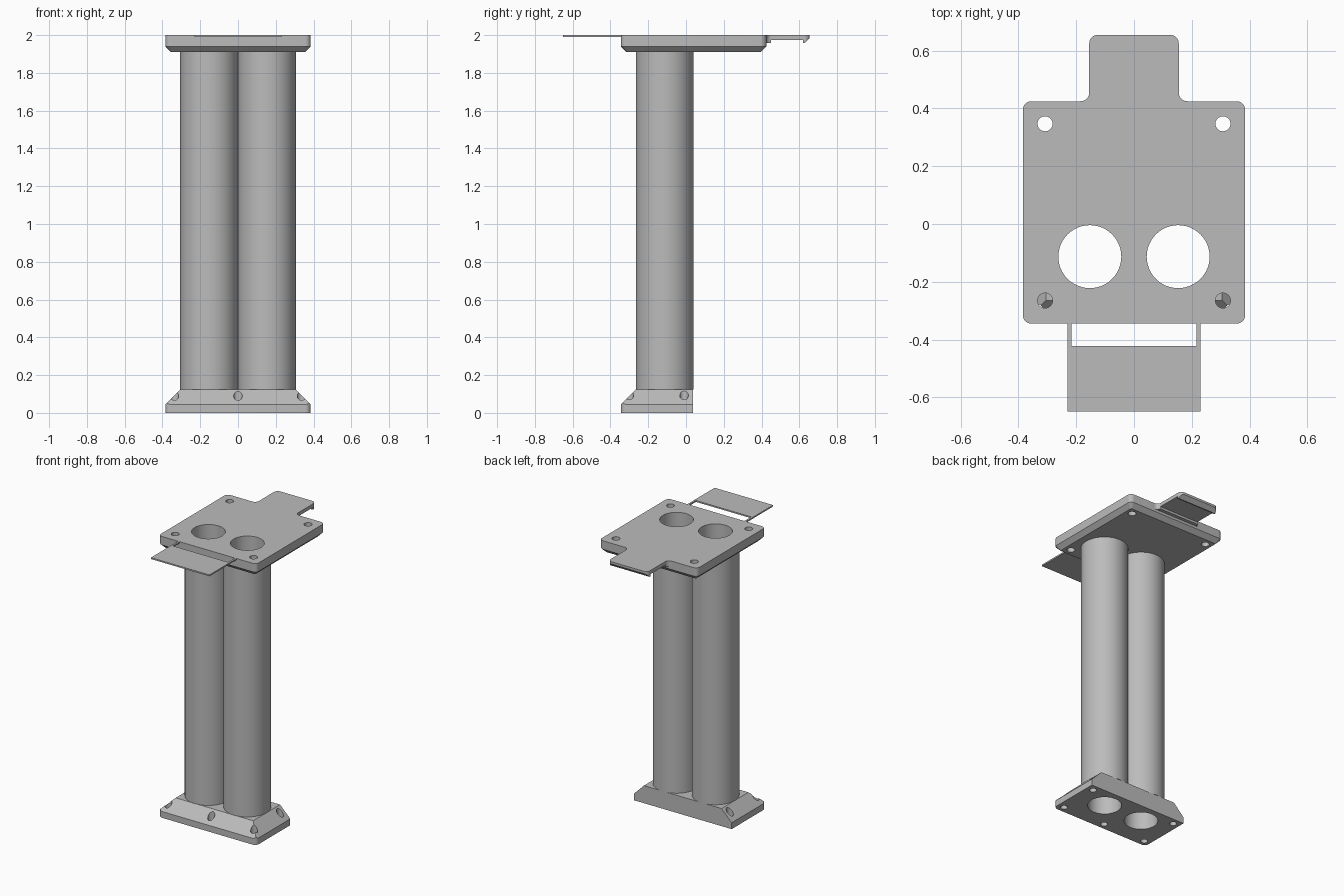
import bpy, bmesh, math

if "Cube" in bpy.data.objects:
    bpy.data.objects.remove(bpy.data.objects["Cube"])

grey = bpy.data.materials.new("plain grey")
grey.diffuse_color = (0.5, 0.5, 0.5, 1)
grey.use_nodes = True
grey.node_tree.nodes["Principled BSDF"].inputs["Base Color"].default_value = grey.diffuse_color


def finish(bm, name, material=True):
    bmesh.ops.recalc_face_normals(bm, faces=bm.faces[:])
    me = bpy.data.meshes.new(name)
    bm.to_mesh(me)
    bm.free()
    ob = bpy.data.objects.new(name, me)
    bpy.context.collection.objects.link(ob)
    if material:
        me.materials.append(grey)
    return ob


def loft(name, rings):
    """Closed solid through rings of equal point count."""
    bm = bmesh.new()
    rows = [[bm.verts.new(p) for p in ring] for ring in rings]
    n = len(rows[0])
    bm.faces.new(rows[0])
    bm.faces.new(rows[-1])
    for a, b in zip(rows, rows[1:]):
        for i in range(n):
            j = (i + 1) % n
            bm.faces.new((a[i], a[j], b[j], b[i]))
    return finish(bm, name)


def arc(cx, cy, r, a0, a1, n=8):
    return [(cx + r * math.cos(math.radians(a0 + (a1 - a0) * i / n)),
             cy + r * math.sin(math.radians(a0 + (a1 - a0) * i / n))) for i in range(n + 1)]


def rounded(x, y0, y1, r):
    return (arc(x - r, y0 + r, r, -90, 0) + arc(x - r, y1 - r, r, 0, 90)
            + arc(-x + r, y1 - r, r, 90, 180) + arc(-x + r, y0 + r, r, 180, 270))


def at(points, z):
    return [(x, y, z) for x, y in points]


def prism(name, points, z0, z1):
    return loft(name, [at(points, z0), at(points, z1)])


def cylinders(name, spots, z0, z1, n=48):
    bm = bmesh.new()
    for cx, cy, r in spots:
        ring = arc(cx, cy, r, 0, 360, n)[:-1]
        lo = [bm.verts.new((x, y, z0)) for x, y in ring]
        hi = [bm.verts.new((x, y, z1)) for x, y in ring]
        bm.faces.new(lo)
        bm.faces.new(hi)
        for i in range(n):
            j = (i + 1) % n
            bm.faces.new((lo[i], lo[j], hi[j], hi[i]))
    return finish(bm, name)


def boolean(ob, cutter, op):
    mod = ob.modifiers.new(op, "BOOLEAN")
    mod.operation, mod.solver, mod.object = op, "EXACT", cutter
    dg = bpy.context.evaluated_depsgraph_get()
    me = bpy.data.meshes.new_from_object(ob.evaluated_get(dg))
    ob.modifiers.clear()
    ob.data = me
    bpy.data.objects.remove(cutter)


def smooth(ob):
    bpy.ops.object.select_all(action="DESELECT")
    ob.select_set(True)
    bpy.context.view_layer.objects.active = ob
    bpy.ops.object.shade_smooth_by_angle(angle=math.radians(30))


TX, TY, R_OUT, R_IN = 0.153, -0.113, 0.153, 0.109
bores = [(s * TX, TY, R_IN) for s in (-1, 1)]

# Top plate: rounded corners, chamfered underside, bores and screw holes
plate = loft("top_plate", [
    at(rounded(0.355, -0.315, 0.395, 0.008), 1.91),
    at(rounded(0.385, -0.345, 0.425, 0.03), 1.94),
    at(rounded(0.385, -0.345, 0.425, 0.03), 2.0)])
screws = [(s * 0.308, y, 0.026) for s in (-1, 1) for y in (0.347, -0.265)]
boolean(plate, cylinders("plate_cutter", bores + screws, 1.8, 2.1), "DIFFERENCE")

# Rear tab: filleted outline crossed with a stepped side profile
half = arc(0.185, 0.455, 0.03, 270, 180) + arc(0.125, 0.625, 0.03, 0, 90)
outline = half + [(-x, y) for x, y in reversed(half)]
tab = prism("rear_tab", outline, 1.9, 2.0)
side = [(0.3, 2.1), (0.3, 1.958), (0.45, 1.958), (0.45, 1.974), (0.62, 1.974),
        (0.62, 1.958), (0.629, 1.958), (0.656, 1.985), (0.7, 1.985), (0.7, 2.1)]
boolean(tab, loft("tab_profile", [[(x, y, z) for y, z in side] for x in (-0.3, 0.3)]),
        "INTERSECT")

# Thin front flap with a window next to the plate
flap = prism("front_flap", [
    (-0.23, -0.345), (-0.23, -0.65), (0.23, -0.65), (0.23, -0.345),
    (0.217, -0.345), (0.217, -0.422), (-0.217, -0.422), (-0.217, -0.345)], 1.99, 2.0)

# Base: rounded front corners, sloped front and sides, flat back
base = prism("base", arc(0.355, -0.315, 0.03, -90, 0) + [(0.385, 0.037), (-0.385, 0.037)]
             + arc(-0.355, -0.315, 0.03, 180, 270), 0, 0.125)


def box(x, y0, y1=0.1):
    return [(-x, y0), (x, y0), (x, y1), (-x, y1)]


boolean(base, loft("base_slopes", [at(box(0.48, -0.44), -0.05), at(box(0.285, -0.245), 0.145)]),
        "INTERSECT")
base_holes = [(0, -0.30, 0.023)] + [(s * 0.337, y, 0.023) for s in (-1, 1) for y in (-0.30, -0.01)]
boolean(base, cylinders("base_cutter", bores + base_holes, -0.1, 0.3), "DIFFERENCE")

# Two hollow tubes
tubes = []
for label, s in (("left", -1), ("right", 1)):
    tube = cylinders(label + "_tube", [(s * TX, TY, R_OUT)], 0.125, 1.91, 64)
    boolean(tube, cylinders("tube_cutter", [(s * TX, TY, R_IN)], 0, 2.1), "DIFFERENCE")
    tubes.append(tube)

for ob in [plate, tab, base] + tubes:
    smooth(ob)
